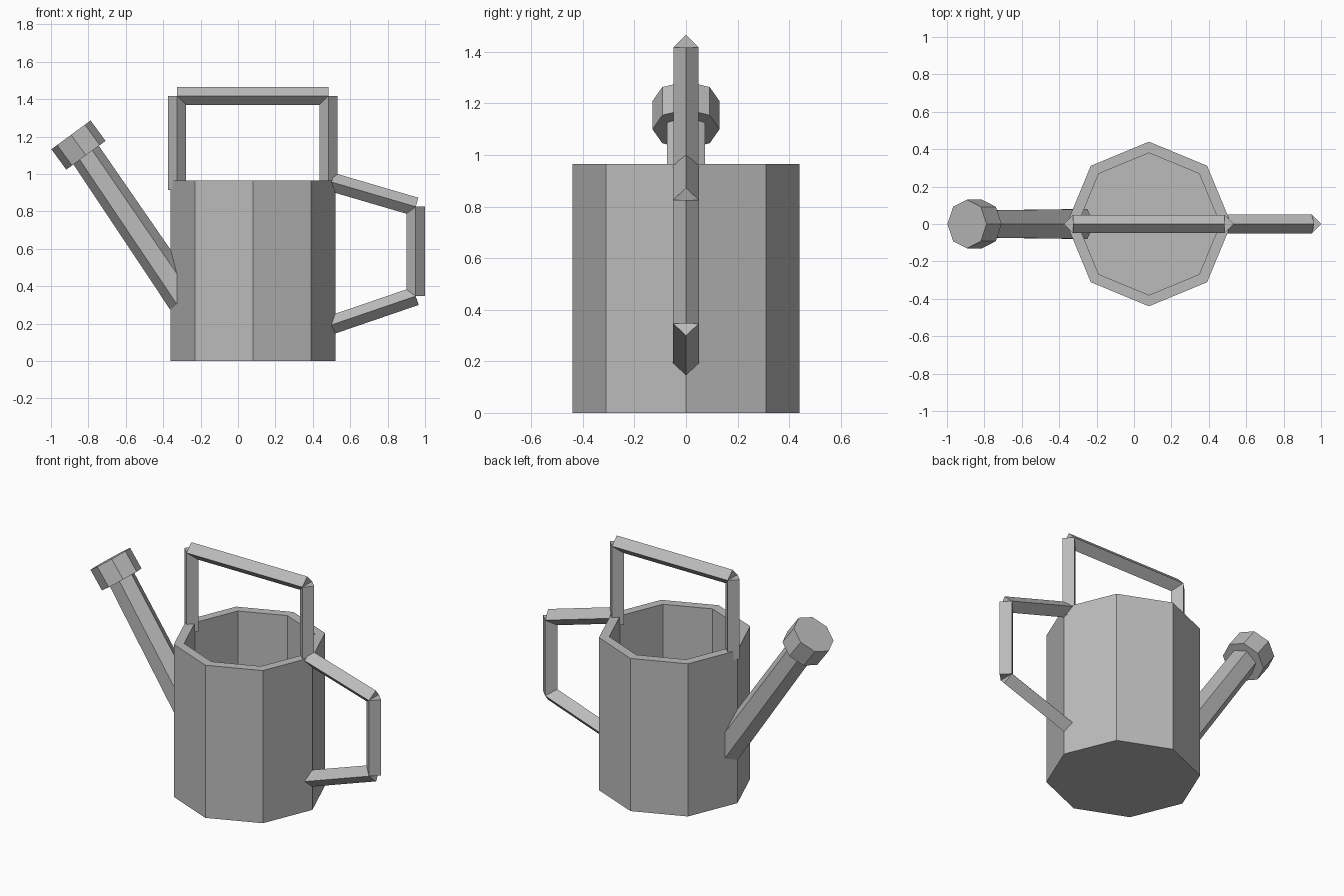
import bpy, bmesh, math
from mathutils import Vector

if "Cube" in bpy.data.objects:
    bpy.data.objects.remove(bpy.data.objects["Cube"])

grey = bpy.data.materials.new("grey_metal")
grey.diffuse_color = (0.5, 0.5, 0.5, 1)
grey.use_nodes = True
grey.node_tree.nodes["Principled BSDF"].inputs["Base Color"].default_value = grey.diffuse_color


def finish(name, bm):
    bmesh.ops.recalc_face_normals(bm, faces=bm.faces)
    mesh = bpy.data.meshes.new(name)
    bm.to_mesh(mesh)
    bm.free()
    mesh.materials.append(grey)
    obj = bpy.data.objects.new(name, mesh)
    bpy.context.collection.objects.link(obj)
    return obj


def add_prism(bm, p, q, r1, r2, sides, start=0.0):
    """Straight prism in the xz plane; start angle is measured from the y axis."""
    a, b = Vector((p[0], 0, p[1])), Vector((q[0], 0, q[1]))
    v = Vector((0, 1, 0))
    u = v.cross((b - a).normalized())
    rings = []
    for c, r in ((a, r1), (b, r2)):
        ring = []
        for i in range(sides):
            t = start + 2 * math.pi * i / sides
            ring.append(bm.verts.new(c + r * (v * math.cos(t) + u * math.sin(t))))
        rings.append(ring)
    for i in range(sides):
        j = (i + 1) % sides
        bm.faces.new((rings[0][i], rings[0][j], rings[1][j], rings[1][i]))
    bm.faces.new(rings[0][::-1])
    bm.faces.new(rings[1])


def bars(name, points, r):
    """Chain of diamond-section bars."""
    bm = bmesh.new()
    for p, q in zip(points, points[1:]):
        add_prism(bm, p, q, r, r, 4)
    return finish(name, bm)


def prism(name, *args):
    bm = bmesh.new()
    add_prism(bm, *args)
    return finish(name, bm)


# Open octagonal can: outer wall, rim, inner wall and floor
CX, HEIGHT, SIDES = 0.08, 0.965, 8
bm = bmesh.new()
rings = []
for r, z in ((0.44, 0), (0.44, HEIGHT), (0.38, HEIGHT), (0.38, 0.06)):
    rings.append([bm.verts.new((CX + r * math.cos(2 * math.pi * i / SIDES),
                                r * math.sin(2 * math.pi * i / SIDES), z))
                  for i in range(SIDES)])
for lo, hi in zip(rings, rings[1:]):
    for i in range(SIDES):
        j = (i + 1) % SIDES
        bm.faces.new((lo[i], lo[j], hi[j], hi[i]))
bm.faces.new(rings[0][::-1])
bm.faces.new(rings[-1])
finish("can_body", bm)

# Hexagonal spout and octagonal sprinkler head
prism("spout", (-0.287, 0.327), (-0.815, 1.105), 0.092, 0.084, 6, math.pi / 6)
prism("sprinkler_head", (-0.813, 1.10), (-0.893, 1.209), 0.13, 0.13, 8)

# Carrying handle over the opening, pouring handle at the back
bars("top_handle", [(-0.326, 0.914), (-0.326, 1.417), (0.484, 1.417), (0.484, 0.914)], 0.049)
bars("side_handle", [(0.5, 0.957), (0.95, 0.825), (0.95, 0.347), (0.5, 0.193)], 0.05)
